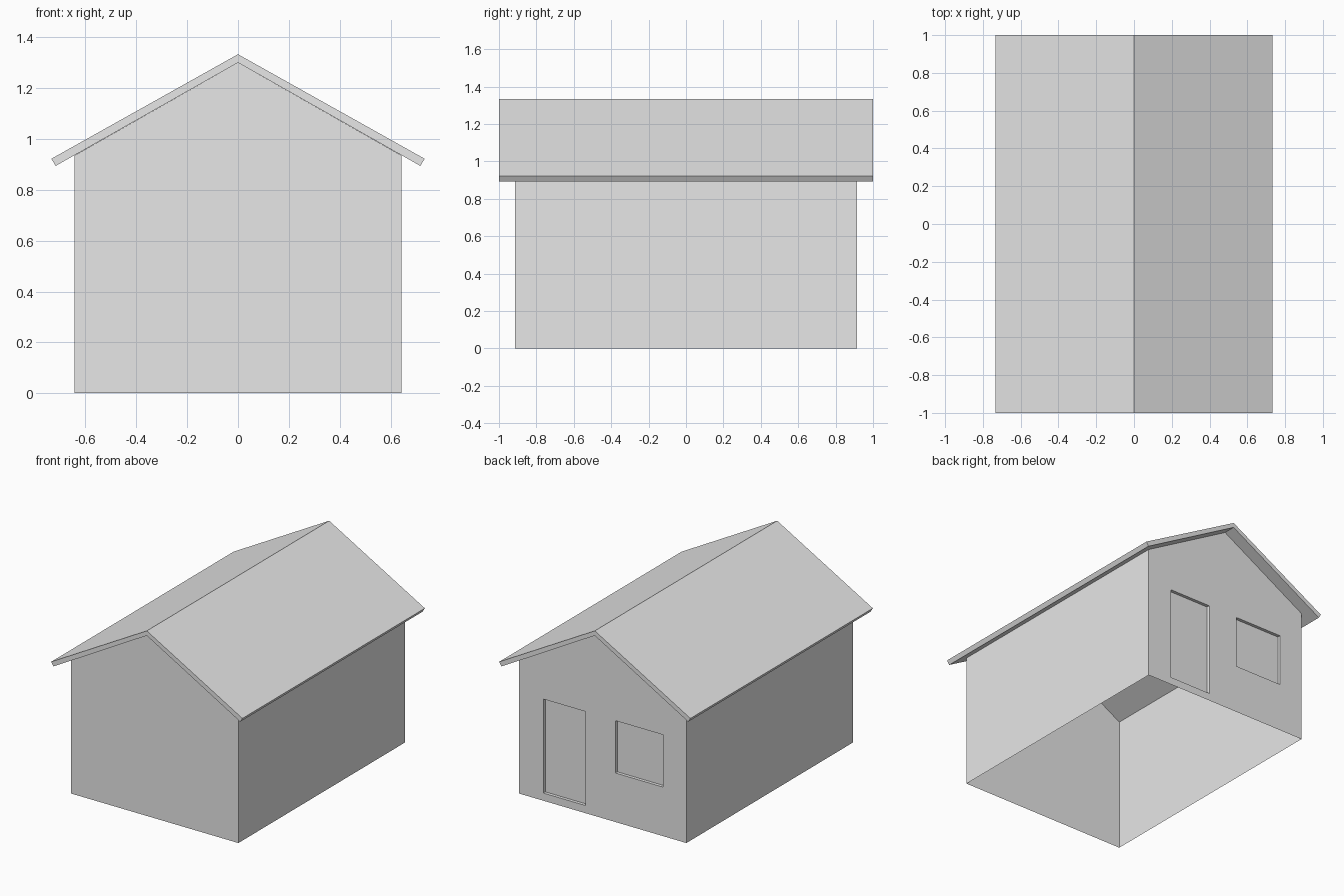
import bpy
import bmesh

cube = bpy.data.objects.get("Cube")
if cube:
    bpy.data.objects.remove(cube, do_unlink=True)

grey = bpy.data.materials.new("plain_grey")
colour = (0.8, 0.8, 0.8, 1.0)
grey.diffuse_color = colour
grey.use_nodes = True
grey.node_tree.nodes["Principled BSDF"].inputs["Base Color"].default_value = colour


def prism(name, profile, y0, y1):
    """Extrude an (x, z) profile along y."""
    bm = bmesh.new()
    face = bm.faces.new([bm.verts.new((x, y0, z)) for x, z in profile])
    moved = bmesh.ops.extrude_face_region(bm, geom=[face])["geom"]
    verts = [v for v in moved if isinstance(v, bmesh.types.BMVert)]
    bmesh.ops.translate(bm, vec=(0, y1 - y0, 0), verts=verts)
    bmesh.ops.recalc_face_normals(bm, faces=bm.faces)
    mesh = bpy.data.meshes.new(name)
    bm.to_mesh(mesh)
    bm.free()
    mesh.materials.append(grey)
    obj = bpy.data.objects.new(name, mesh)
    bpy.context.scene.collection.objects.link(obj)
    return obj


def recess(wall, name, x0, x1, z0, z1, y0, y1):
    """Cut a shallow rectangular recess into the wall."""
    cutter = prism(name, [(x0, z0), (x1, z0), (x1, z1), (x0, z1)], y0, y1)
    cutter.hide_render = True
    mod = wall.modifiers.new(name, "BOOLEAN")
    mod.operation = "DIFFERENCE"
    mod.solver = "EXACT"
    mod.object = cutter
    bpy.context.view_layer.objects.active = wall
    bpy.ops.object.modifier_apply(modifier=name)
    bpy.data.objects.remove(cutter, do_unlink=True)


half_width, half_depth = 0.643, 0.914
eave_z, ridge_z = 0.935, 1.30
inset = 0.022

# House walls with gable ends
walls = prism("house_walls",
              [(-half_width, 0), (half_width, 0), (half_width, eave_z),
               (0, ridge_z), (-half_width, eave_z)],
              -half_depth, half_depth)

# Door and window recesses in the back wall
recess(walls, "door_recess", 0.133, 0.455, 0.053, 0.705,
       half_depth - inset, half_depth + 0.1)
recess(walls, "window_recess", -0.463, -0.097, 0.34, 0.703,
       half_depth - inset, half_depth + 0.1)

# Leave the shell open below and under the roof
bm = bmesh.new()
bm.from_mesh(walls.data)
bm.normal_update()
open_faces = [f for f in bm.faces
              if (f.normal.z < -0.9 and f.calc_center_median().z < 0.01)
              or (f.normal.z > 0.5 and f.calc_center_median().z > eave_z)]
bmesh.ops.delete(bm, geom=open_faces, context="FACES")
bm.to_mesh(walls.data)
bm.free()

# Overhanging gable roof slab
right_side = [(0.734, 0.922), (0.717, 0.894)]
left_side = [(-x, z) for x, z in reversed(right_side)]
prism("roof", [(0, 1.333)] + right_side + [(0, ridge_z)] + left_side, -1, 1)
